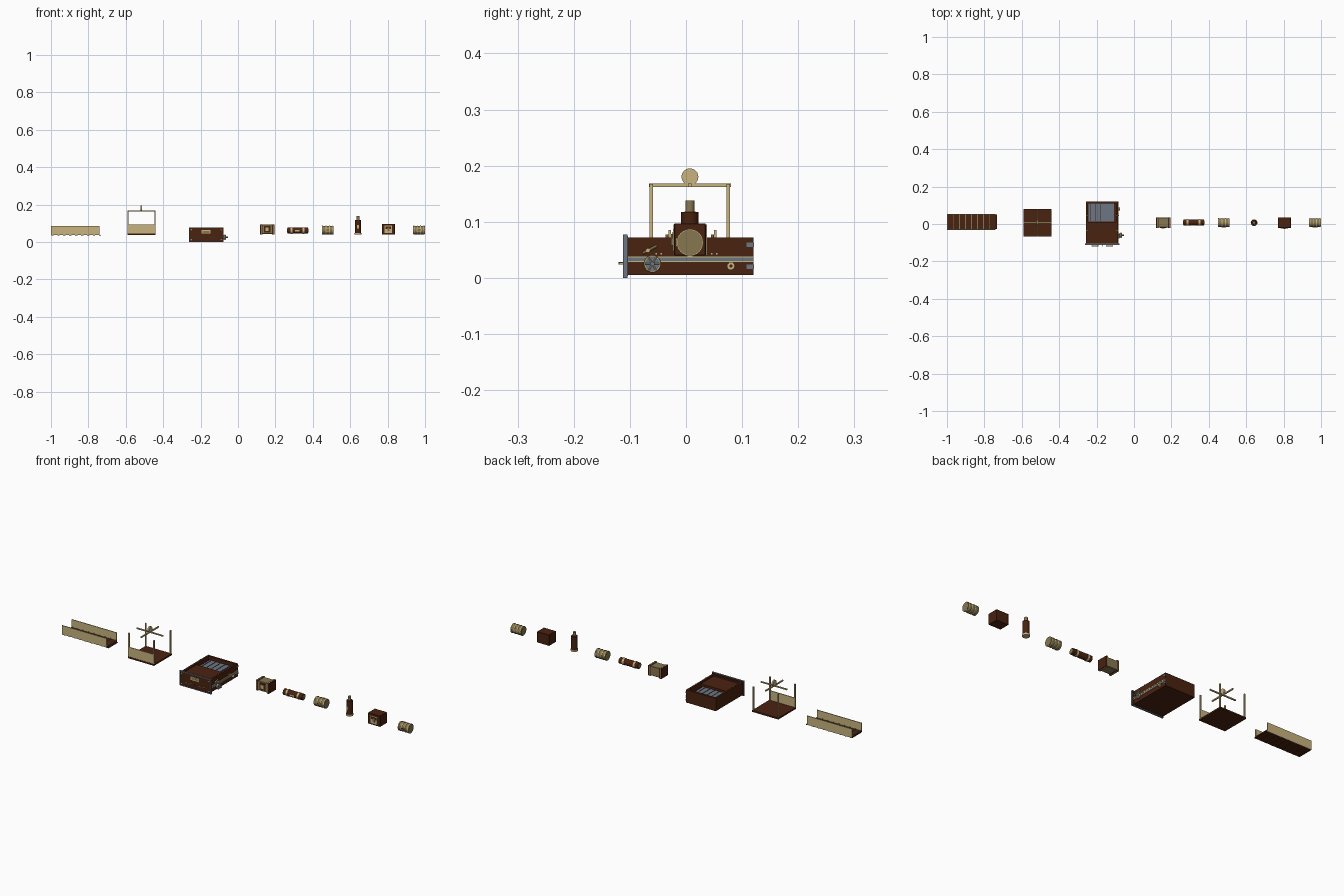
import bpy, math
from mathutils import Vector

def mat(name, c):
    m = bpy.data.materials.new(name)
    m.diffuse_color = (*c, 1)
    return m

BROWN = mat("dark brown wood", (0.068, 0.016, 0.005))
TAN = mat("pale brass", (0.58, 0.45, 0.21))
KHAKI = mat("old brass", (0.24, 0.185, 0.08))
GREY = mat("blue grey steel", (0.15, 0.18, 0.23))

def box(name, x0, x1, y0, y1, z0, z1, m, bevel=0):
    bpy.ops.mesh.primitive_cube_add(size=1, location=((x0+x1)/2, (y0+y1)/2, (z0+z1)/2))
    o = bpy.context.object
    o.name = name
    o.scale = (x1-x0, y1-y0, z1-z0)
    bpy.ops.object.transform_apply(location=False, rotation=False, scale=True)
    o.data.materials.append(m)
    if bevel:
        b = o.modifiers.new("bevel", "BEVEL")
        b.width = bevel
        b.segments = 1
    return o

def rod(name, a, b, r, m, r2=None, n=24):
    a, b = Vector(a), Vector(b)
    d = b - a
    bpy.ops.mesh.primitive_cone_add(vertices=n, radius1=r, radius2=r if r2 is None else r2,
                                    depth=d.length, location=(a+b)/2)
    o = bpy.context.object
    o.name = name
    o.rotation_euler = d.to_track_quat('Z', 'Y').to_euler()
    o.data.materials.append(m)
    bpy.ops.object.shade_smooth_by_angle(angle=math.radians(35))
    return o

def ring(name, loc, R, r, m, axis='X'):
    rot = (0, math.pi/2, 0) if axis == 'X' else (0, 0, 0)
    bpy.ops.mesh.primitive_torus_add(major_radius=R, minor_radius=r, major_segments=28,
                                     minor_segments=6, location=loc, rotation=rot)
    o = bpy.context.object
    o.name = name
    o.data.materials.append(m)
    bpy.ops.object.shade_smooth_by_angle(angle=math.radians(60))

# conveyor trough: floor boards, crosspieces, two side walls
box("trough_floor", -1, -.74, -.03, .053, .038, .044, BROWN)
for y in (-.031, .05):
    box("trough_wall", -1, -.74, y, y+.004, .038, .085, TAN)
for i in range(9):
    x = -.998 + i*.0318
    box("trough_slat", x, x+.004, -.027, .05, .044, .048, KHAKI)
    box("trough_underslat", x, x+.012, -.028, .051, .035, .038, BROWN)

# lift platform: floor, posts, front panel, top cross and pulley
box("lift_floor", -.592, -.44, -.067, .081, .036, .044, BROWN)
for x in (-.588, -.444):
    for y in (-.062, .075):
        box("lift_post", x-.003, x+.003, y-.003, y+.003, .04, .167, TAN)
box("lift_front_panel", -.588, -.444, -.065, -.061, .044, .094, TAN)
box("lift_cross_beam_x", -.592, -.44, .004, .010, .162, .168, TAN)
box("lift_cross_beam_y", -.519, -.513, -.066, .08, .162, .168, TAN)
rod("lift_pulley", (-.520, .007, .180), (-.512, .007, .180), .015, TAN)

# large case: walls around sunken decks
X0, X1, Y0, Y1 = -.257, -.085, -.104, .12
box("case_base", X0, X1, Y0, Y1, .005, .045, BROWN)
for x in (X0, X1-.010):
    box("case_side_wall", x, x+.010, Y0, Y1, .044, .072, BROWN)
for y in (Y0, Y1-.010):
    box("case_end_wall", X0, X1, y, y+.010, .044, .072, BROWN)
box("case_front_deck", X0+.01, X1-.01, Y0+.01, .012, .044, .064, BROWN)
box("case_steel_tray", X0+.015, X1-.022, .013, .11, .045, .053, GREY)
for i in range(5):
    x = -.232 + i*.027
    box("tray_rib", x, x+.002, .015, .108, .053, .0545, BROWN)

# case front board with steel frame
box("case_front_board", -.26, -.079, -.109, -.103, .003, .075, BROWN)
for z in (0, .0735):
    box("front_frame_rail", -.262, -.077, -.112, -.104, z, z+.0035, GREY)
for x in (-.262, -.0805):
    box("front_frame_stile", x, x+.0035, -.112, -.104, 0, .077, GREY)
box("front_label_frame", -.196, -.148, -.112, -.108, .045, .063, TAN)
box("front_label_plate", -.191, -.153, -.1125, -.110, .049, .059, KHAKI)
for x in (-.208, -.131):
    box("front_handle", x-.018, x+.018, -.119, -.116, .024, .027, TAN)
    for s in (-.016, .014):
        box("handle_foot", x+s, x+s+.003, -.118, -.108, .024, .027, TAN)
for x in (-.25, -.09):
    for z in (.012, .065):
        rod("front_rivet", (x, -.108, z), (x, -.112, z), .003, TAN, n=10)
rod("front_keyhole", (-.17, -.108, .026), (-.17, -.120, .026), .002, GREY, n=10)

# case right side: stripes, wheels, lever, hinges, studs
box("side_steel_stripe", X1, X1+.002, Y0, Y1, .030, .036, GREY)
for z in (.027, .036):
    box("side_brass_stripe", X1, X1+.003, Y0, Y1, z, z+.003, TAN)
rod("crank_axle", (X1, -.06, .025), (-.054, -.06, .025), .004, GREY)
rod("crank_wheel", (-.078, -.06, .025), (-.066, -.06, .025), .013, GREY)
ring("crank_rim", (-.070, -.06, .025), .0135, .0022, TAN)
for a in range(6):
    t = a*math.pi/3
    rod("crank_spoke", (-.065, -.06, .025),
        (-.065, -.06+.013*math.cos(t), .025+.013*math.sin(t)), .0012, TAN, n=6)
rod("small_wheel", (X1, .08, .021), (-.076, .08, .021), .007, TAN)
rod("small_wheel_hub", (-.076, .08, .021), (-.074, .08, .021), .003, BROWN, n=10)
rod("side_lever", (-.080, -.077, .044), (-.080, -.052, .057), .0025, TAN, n=10)
rod("lever_pivot", (X1, -.068, .049), (-.077, -.068, .049), .004, TAN, n=12)
for z in (.02, .059):
    box("side_hinge", X1, X1+.002, .108, .121, z-.004, z+.004, GREY)
for y in (-.053, -.044, .046, .055):
    rod("side_stud", (X1, y, .043), (X1+.004, y, .043), .0025, TAN, n=10)
for x in (X0+.005, X1-.005):
    for y in (-.034, .047):
        rod("top_stud", (x, y, .07), (x, y, .077), .0025, TAN, n=10)

# strapped crate
box("crate_body", .12, .192, -.019, .034, .043, .092, KHAKI, .002)
for x in (.118, .182):
    box("crate_strap", x, x+.012, -.021, .036, .041, .094, BROWN)
    box("crate_strap_edge", x+.004, x+.008, -.022, .037, .040, .095, TAN)
box("crate_front_panel", .139, .173, -.021, -.018, .05, .086, BROWN)
box("crate_latch", .148, .164, -.0235, -.02, .058, .078, TAN)

# banded tube
rod("tube_body", (.264, .009, .061), (.374, .009, .061), .016, BROWN)
for x in (.281, .345):
    rod("tube_band", (x, .009, .061), (x+.010, .009, .061), .0175, TAN)
for x in (.261, .374):
    rod("tube_end", (x, .009, .061), (x+.003, .009, .061), .011, KHAKI)
box("tube_clasp", .306, .330, -.009, -.004, .057, .065, TAN)

# two barrels with hoops
for x in (.449, .937):
    rod("barrel_body", (x, .007, .063), (x+.061, .007, .063), .0225, KHAKI)
    for d in (.001, .019, .037, .055):
        rod("barrel_hoop", (x+d, .007, .063), (x+d+.005, .007, .063), .0242, TAN)
    for d in (0, .061):
        rod("barrel_lid", (x+d-.001, .007, .063), (x+d+.001, .007, .063), .021, KHAKI)
    box("barrel_plate", x+.018, x+.043, -.0185, -.016, .056, .071, TAN)
    box("barrel_plate_inset", x+.023, x+.038, -.0195, -.018, .060, .067, BROWN)

# upright flask
rod("flask_base", (.642, .007, .040), (.642, .007, .049), .018, TAN)
rod("flask_body", (.642, .007, .049), (.642, .007, .117), .0155, BROWN)
rod("flask_neck", (.642, .007, .117), (.642, .007, .138), .008, KHAKI)
ring("flask_collar", (.642, .007, .117), .0085, .0015, BROWN, 'Z')
box("flask_badge", .637, .647, -.011, -.007, .072, .09, TAN)

# dark chest with brass front
box("chest_body", .769, .839, -.021, .035, .040, .097, BROWN, .001)
box("chest_front_plate", .784, .824, -.0235, -.02, .048, .087, TAN)
box("chest_front_inset", .789, .819, -.0245, -.022, .070, .082, BROWN)
box("chest_latch", .798, .810, -.027, -.023, .058, .078, KHAKI)
